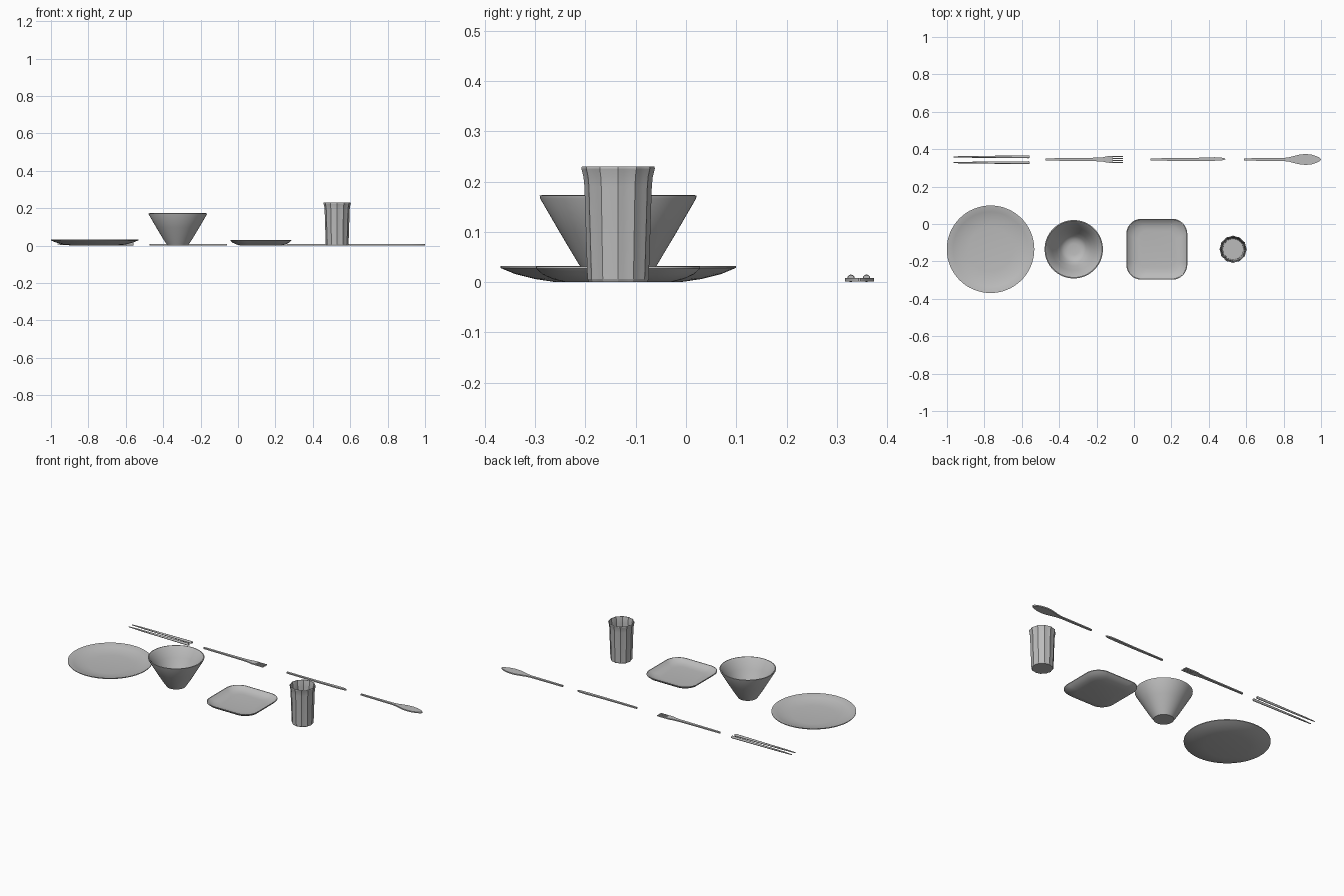
import bpy, bmesh, math

if "Cube" in bpy.data.objects:
    bpy.data.objects.remove(bpy.data.objects["Cube"])

CY, FY = -0.135, 0.345   # row of dishes, row of cutlery


def material(name, v):
    m = bpy.data.materials.new(name)
    m.diffuse_color = (v, v, v, 1)
    m.use_nodes = True
    m.node_tree.nodes["Principled BSDF"].inputs["Base Color"].default_value = m.diffuse_color
    return m


GREY = material("light_grey", 0.5)


def finish(name, bm, angle=35):
    bmesh.ops.recalc_face_normals(bm, faces=bm.faces)
    me = bpy.data.meshes.new(name)
    bm.to_mesh(me)
    bm.free()
    me.materials.append(GREY)
    ob = bpy.data.objects.new(name, me)
    bpy.context.collection.objects.link(ob)
    bpy.ops.object.select_all(action='DESELECT')
    ob.select_set(True)
    bpy.context.view_layer.objects.active = ob
    bpy.ops.object.shade_smooth_by_angle(angle=math.radians(angle))
    return ob


def skin(name, rings, angle=35):
    """Join closed rings of points and cap both ends."""
    bm = bmesh.new()
    vs = [[bm.verts.new(p) for p in r] for r in rings]
    n = len(vs[0])
    for a, b in zip(vs, vs[1:]):
        for i in range(n):
            j = (i + 1) % n
            bm.faces.new((a[i], a[j], b[j], b[i]))
    bm.faces.new(vs[0][::-1])
    bm.faces.new(vs[-1])
    return finish(name, bm, angle)


def circle(r, z, n):
    return [(r * math.cos(2 * math.pi * i / n), r * math.sin(2 * math.pi * i / n), z) for i in range(n)]


def rounded_square(h, z, n):
    c, pts = 0.5 * h, []
    for k, (sx, sy) in enumerate(((1, 1), (-1, 1), (-1, -1), (1, -1))):
        for i in range(n // 4):
            a = math.pi / 2 * (k + i / (n // 4 - 1))
            pts.append((sx * (h - c) + c * math.cos(a), sy * (h - c) + c * math.sin(a), z))
    return pts


def fluted(r, z, n):
    # twelve shallow concave flutes meeting in sharp ridges
    pts = []
    for i in range(n):
        a = 2 * math.pi * i / n
        rr = r * (1 - 0.05 * abs(math.sin(6 * a)))
        pts.append((rr * math.cos(a), rr * math.sin(a), z))
    return pts


def dish(name, x, profile, ring, n, angle=35):
    ob = skin(name, [ring(r, z, n) for r, z in profile], angle)
    ob.location = (x, CY, 0)


# dishes: outside profile up to the rim, then down the inside
dish("round_plate", -0.767, [(0.125, 0), (0.165, 0.006), (0.205, 0.016), (0.234, 0.028), (0.234, 0.032),
                             (0.229, 0.032), (0.2, 0.021), (0.16, 0.012), (0.12, 0.008)], circle, 64)
dish("bowl", -0.322, [(0.055, 0), (0.06, 0.008), (0.078, 0.035), (0.115, 0.097), (0.155, 0.166), (0.156, 0.172),
                      (0.151, 0.173), (0.142, 0.164), (0.115, 0.115), (0.09, 0.068), (0.07, 0.037),
                      (0.052, 0.022), (0.03, 0.018)], circle, 64)
dish("square_plate", 0.122, [(0.105, 0), (0.13, 0.006), (0.15, 0.015), (0.163, 0.027), (0.163, 0.031),
                             (0.159, 0.031), (0.145, 0.019), (0.125, 0.011), (0.1, 0.008)], rounded_square, 48)
dish("tumbler", 0.53, [(0.058, 0), (0.061, 0.006), (0.067, 0.19), (0.069, 0.21), (0.073, 0.226), (0.072, 0.23),
                       (0.069, 0.23), (0.065, 0.21), (0.063, 0.19), (0.057, 0.012)], fluted, 72, 20)

# chopsticks
for side, y in (("front", 0.328), ("back", 0.359)):
    rings = []
    for x, r in ((-0.965, 0.0025), (-0.9, 0.0045), (-0.565, 0.0075), (-0.56, 0.0065)):
        rings.append([(x, y + p[0], 0.0075 + p[1]) for p in circle(r, 0, 12)])
    skin("chopstick_" + side, rings)


def flat(name, outline, z0=0.001, z1=0.008):
    """Extrude a flat cutlery outline."""
    bm = bmesh.new()
    f = bm.faces.new([bm.verts.new((x, FY + y, z0)) for x, y in outline])
    up = bmesh.ops.extrude_face_region(bm, geom=[f])["geom"]
    bmesh.ops.translate(bm, vec=(0, 0, z1 - z0), verts=[g for g in up if isinstance(g, bmesh.types.BMVert)])
    bmesh.ops.triangulate(bm, faces=[g for g in bm.faces if len(g.verts) > 4])
    finish(name, bm)


def mirrored(half):
    return half + [(x, -y) for x, y in reversed(half)]


# fork with four tines
tines = []
for k in range(4):
    y = 0.018 - k * 0.0104
    tines += [(-0.06, y), (-0.06, y - 0.0048)]
    if k < 3:
        tines += [(-0.115, y - 0.0048), (-0.115, y - 0.0104)]
half = [(-0.473, 0.003), (-0.47, 0.006), (-0.3, 0.008), (-0.2, 0.0095), (-0.165, 0.012), (-0.145, 0.017), (-0.125, 0.018)]
flat("fork", half + tines + [(x, -y) for x, y in reversed(half)])

# knife with a pointed blade
flat("knife", [(0.087, 0.003), (0.09, 0.006), (0.3, 0.008), (0.34, 0.009), (0.43, 0.012), (0.46, 0.011),
               (0.482, 0.007), (0.49, 0.001), (0.475, -0.004), (0.43, -0.007), (0.3, -0.008),
               (0.09, -0.006), (0.087, -0.003)])

# spoon with an oval bowl
flat("spoon", mirrored([(0.587, 0.003), (0.59, 0.006), (0.7, 0.0075), (0.8, 0.008), (0.83, 0.012), (0.86, 0.02),
                        (0.89, 0.027), (0.92, 0.029), (0.95, 0.026), (0.975, 0.018), (0.992, 0.01), (1.0, 0.002)]))
